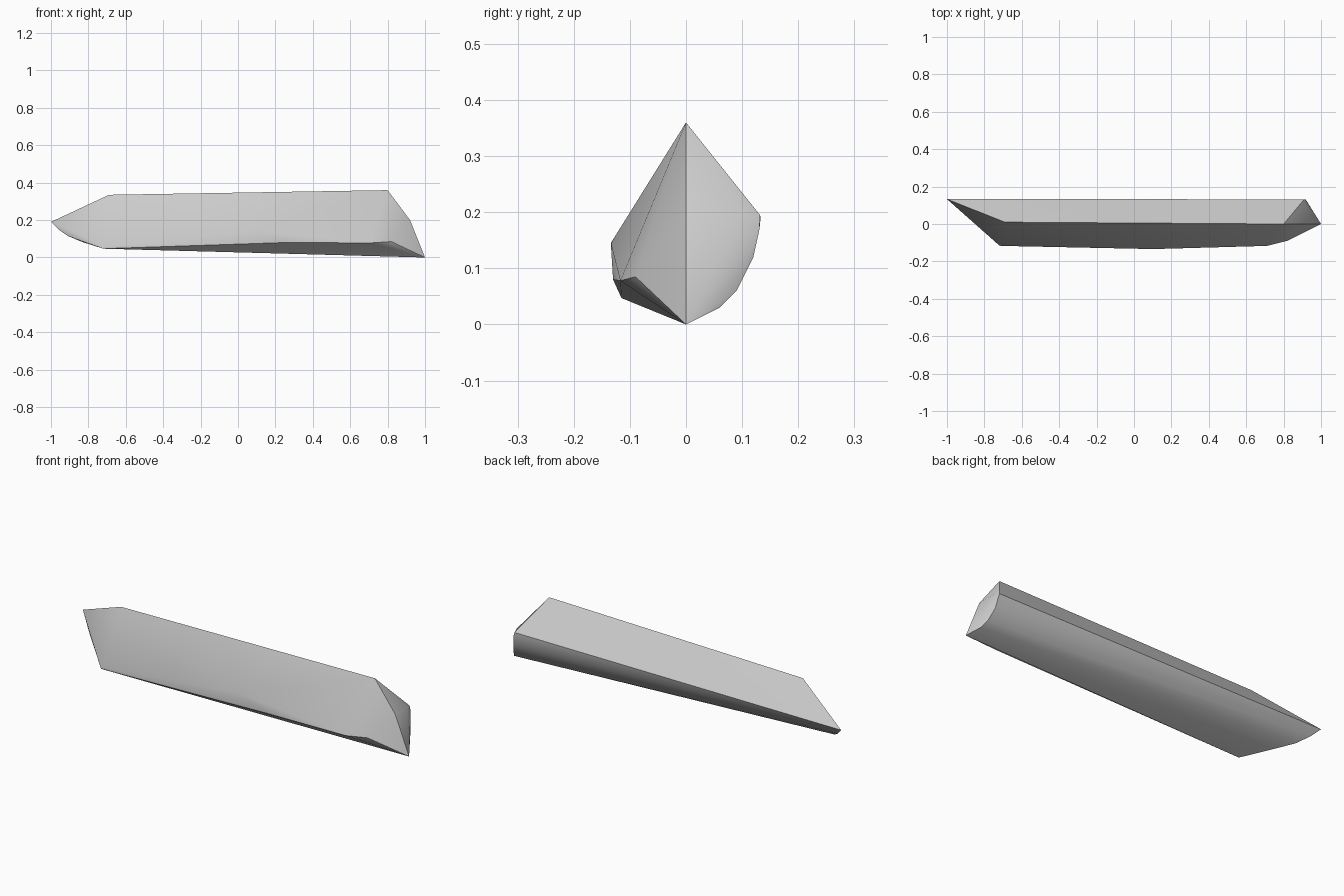
import bpy, bmesh, math

if "Cube" in bpy.data.objects:
    bpy.data.objects.remove(bpy.data.objects["Cube"], do_unlink=True)

# Stone colour
stone = bpy.data.materials.new("grey_stone")
stone.use_nodes = True
colour = (0.6, 0.6, 0.6, 1)
stone.diffuse_color = colour
stone.node_tree.nodes["Principled BSDF"].inputs["Base Color"].default_value = colour

# Corners of the cut shard, grouped by edge
ridge = [(-0.69, 0.01, 0.335), (0.8, 0, 0.36)]
tips = [(-1, 0.133, 0.19), (1, 0, 0)]
right_keel = [(-0.72, -0.115, 0.047), (-0.71, -0.117, 0.06)]
front_belly = [(0.1, -0.134, 0.145), (0.25, -0.13, 0.08),
               (0.71, -0.117, 0.078), (0.82, -0.09, 0.085)]
left_end = [(0.92, 0, 0.2), (0.92, 0.1, 0.2), (0.91, 0.132, 0.195),
            (0.918, 0.131, 0.17), (0.925, 0.12, 0.12),
            (0.944, 0.09, 0.06), (0.962, 0.06, 0.03)]
rounded_right_end = [(-0.96, 0.105, 0.15), (-0.91, 0.06, 0.115), (-0.83, 0, 0.082)]

# Skin the corners into one convex shard
bm = bmesh.new()
for group in (ridge, tips, right_keel, front_belly, left_end, rounded_right_end):
    for corner in group:
        bm.verts.new(corner)
hull = bmesh.ops.convex_hull(bm, input=bm.verts[:])
loose = [v for v in bm.verts if not v.link_faces]
bmesh.ops.delete(bm, geom=loose, context="VERTS")
bmesh.ops.recalc_face_normals(bm, faces=bm.faces[:])

mesh = bpy.data.meshes.new("stone_shard")
bm.to_mesh(mesh)
bm.free()
mesh.materials.append(stone)
shard = bpy.data.objects.new("stone_shard", mesh)
bpy.context.collection.objects.link(shard)

# Smooth the rounded underside, keep the ridges sharp
bpy.ops.object.select_all(action="DESELECT")
shard.select_set(True)
bpy.context.view_layer.objects.active = shard
bpy.ops.object.shade_smooth_by_angle(angle=math.radians(32))
